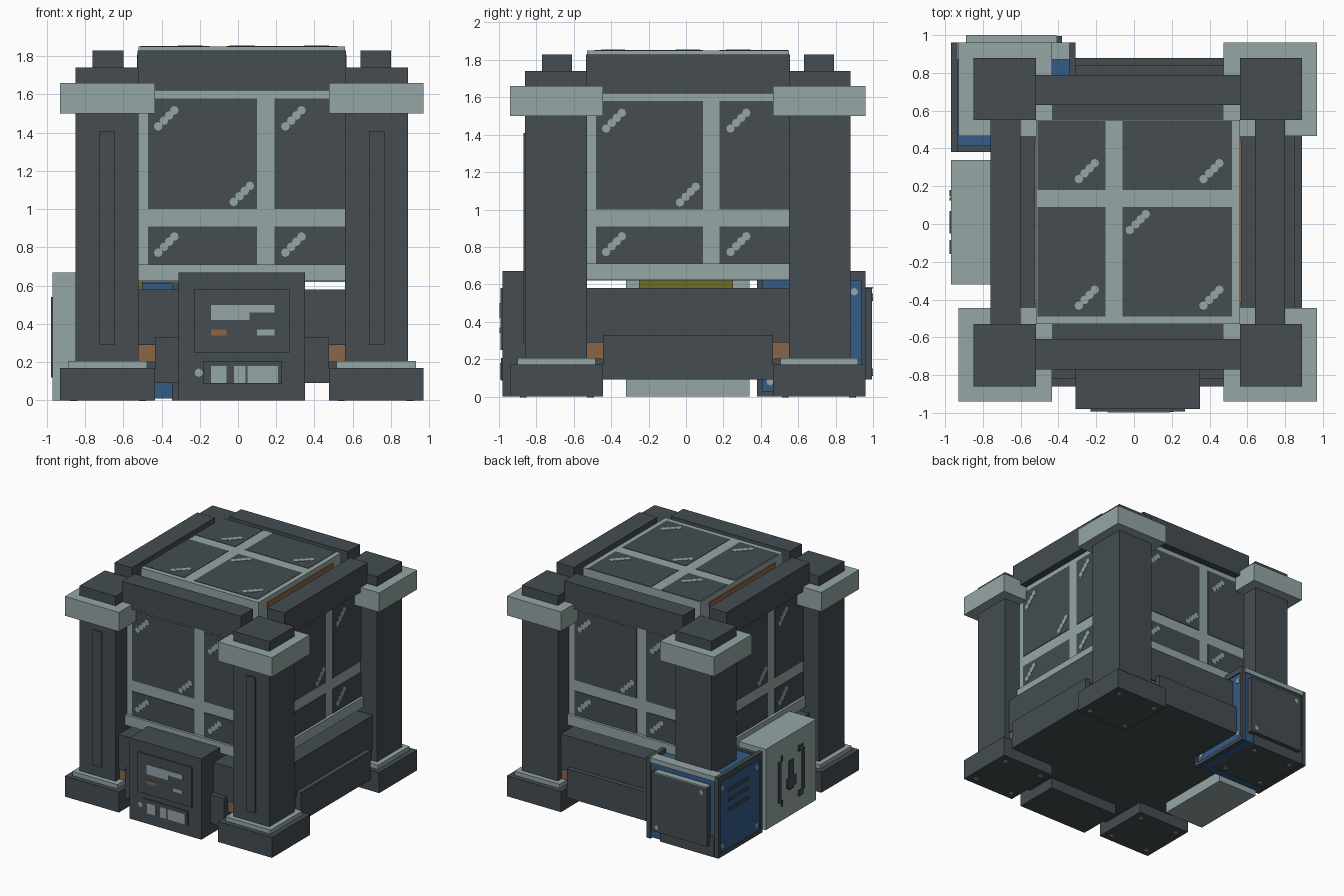
import bpy, bmesh, math
from mathutils import Matrix

if "Cube" in bpy.data.objects:
    bpy.data.objects.remove(bpy.data.objects["Cube"], do_unlink=True)


def material(name, rgb):
    m = bpy.data.materials.new(name)
    m.use_nodes = True
    m.diffuse_color = (*rgb, 1)
    m.node_tree.nodes["Principled BSDF"].inputs["Base Color"].default_value = (*rgb, 1)
    return m


DARK = material("dark slate", (.058, .073, .083))
LIGHT = material("pale grey", (.30, .38, .38))
BLUE = material("steel blue", (.034, .105, .245))
BROWN = material("copper brown", (.26, .13, .065))
OLIVE = material("olive", (.15, .155, .015))

CENTRE = Matrix.Translation((.02, .01, 0))
SIDES = ["front", "left", "back", "right"]
TURN = [CENTRE @ Matrix.Rotation(k * math.pi / 2, 4, "Z") for k in range(4)]


def finish(name, bm, mat, matrix):
    bm.transform(matrix)
    mesh = bpy.data.meshes.new(name)
    bm.to_mesh(mesh)
    bm.free()
    mesh.materials.append(mat)
    ob = bpy.data.objects.new(name, mesh)
    bpy.context.collection.objects.link(ob)
    return ob


def box(name, mat, x, y, z, matrix=Matrix()):
    """Box from three (low, high) ranges."""
    bm = bmesh.new()
    size = [b - a for a, b in (x, y, z)]
    mid = [(a + b) / 2 for a, b in (x, y, z)]
    bmesh.ops.create_cube(bm, size=1, matrix=Matrix.Translation(mid) @ Matrix.Diagonal((*size, 1)))
    return finish(name, bm, mat, matrix)


def discs(name, mat, spots, radius, matrix, thick=.004):
    """Thin eight-sided discs on a local xy plane."""
    bm = bmesh.new()
    for u, v in spots:
        bmesh.ops.create_cone(bm, cap_ends=True, segments=8, radius1=radius, radius2=radius,
                              depth=thick, matrix=Matrix.Translation((u, v, thick / 2)))
    return finish(name, bm, mat, matrix)


def glints(name, spots, matrix):
    """Diagonal reflection marks, each a row of discs."""
    row = [(u + d, v + d) for u, v in spots for d in (-.042, -.012, .015, .042)]
    discs(name, LIGHT, row, .023, matrix)


UPRIGHT = Matrix.Rotation(math.pi / 2, 4, "X")

# Inner cabin and base
box("cabin_core", DARK, (-.7, .7), (-.7, .7), (.64, 1.66), CENTRE)
box("base_core", DARK, (-.6, .72), (-.72, .72), (.09, .57), CENTRE)

# Corner posts with feet, plinths and collars
for sx, sy, name in ((-1, -1, "front_right"), (1, -1, "front_left"),
                     (-1, 1, "back_right"), (1, 1, "back_left")):
    def corner(part, mat, low, high, z):
        xr = sorted((sx * low, sx * high))
        yr = sorted((sy * low, sy * high))
        box(name + part, mat, xr, yr, z, CENTRE)
    corner("_foot", DARK, .455, .95, (0, .17))
    corner("_plinth", LIGHT, .495, .91, (.17, .205))
    corner("_post", DARK, .54, .87, (.2, 1.74))
    corner("_collar", LIGHT, .455, .95, (1.5, 1.66))
    discs(name + "_foot_bolts", LIGHT,
          [(sx * a, -sy * b) for a in (.52, .88) for b in (.52, .88)], .018,
          CENTRE @ Matrix.Rotation(math.pi, 4, "X"))
    if sy < 0:
        box(name + "_post_strip", DARK, (sx * .705 - .04, sx * .705 + .04),
            (-.88, -.86), (.29, 1.41), CENTRE)

# Windowed walls, beams and brackets on the four sides
for side, turn in zip(SIDES, TURN):
    box(side + "_window_frame", LIGHT, (-.7, .7), (-.72, -.69), (.62, 1.64), turn)
    box(side + "_sill", LIGHT, (-.6, .6), (-.745, -.69), (.625, .71), turn)
    for u in ((-.49, .08), (.17, .62)):
        for z in ((.71, .91), (1.0, 1.58)):
            box(side + "_pane", DARK, u, (-.725, -.71), z, turn)
    glints(side + "_glints", [(-.395, 1.475), (.27, 1.475), (0, 1.08), (-.395, .815), (.27, .815)],
           turn @ Matrix.Translation((0, -.725, 0)) @ UPRIGHT)
    box(side + "_top_beam", DARK, (-.545, .545), (-.78, -.62), (1.62, 1.83), turn)
    if side != "right":
        box(side + "_base_beam", DARK, (-.545, .545), (-.83, -.6), (.29, .58), turn)
        box(side + "_base_bracket", DARK, (-.455, .455), (-.87, -.6), (.09, .33), turn)
        for s in (-1, 1):
            box(side + "_brace", BROWN, sorted((s * .45, s * .55)), (-.82, -.6), (.2, .29), turn)
box("right_base_beam", DARK, (-.76, -.5), (-.54, .56), (.09, .58))

# Roof light
box("roof_frame", LIGHT, (-.52, .56), (-.53, .55), (1.64, 1.85))
for x in ((-.51, -.15), (-.06, .52)):
    for y in ((-.49, .09), (.18, .545)):
        box("roof_pane", DARK, x, y, (1.845, 1.853))
glints("roof_glints", [(-.25, .28), (.41, .28), (.02, .01), (-.25, -.39), (.41, -.39)],
       Matrix.Translation((0, 0, 1.852)))
for x in (-.528, .56):
    box("roof_seal", BROWN, (x, x + .008), (-.42, .44), (1.72, 1.81))

# Control console
box("console", DARK, (-.31, .35), (-.98, -.6), (0, .67))
box("console_screen", DARK, (-.23, .27), (-.992, -.97), (.25, .58))
box("console_keyboard", DARK, (-.18, .23), (-.988, -.97), (.085, .205))
for x, z in (((-.14, .19), (.46, .50)), ((-.14, .06), (.42, .47)), ((.10, .19), (.34, .37))):
    box("screen_readout", LIGHT, x, (-.997, -.99), z)
box("screen_alert", BROWN, (-.14, -.06), (-.997, -.99), (.34, .37))
for x in ((-.14, -.06), (-.02, .04), (.05, .21)):
    box("keyboard_keys", LIGHT, x, (-.994, -.98), (.09, .18))
discs("console_knob", LIGHT, [(-.205, .145)], .022, Matrix.Translation((0, -.98, 0)) @ UPRIGHT)

# Pale side unit with a dark emblem plate
box("side_unit", LIGHT, (-.97, -.6), (-.32, .34), (0, .67))
box("side_unit_inset", OLIVE, (-.6, -.5), (-.25, .25), (.5, .63))
for y in ((-.16, -.125), (.145, .18)):
    box("side_unit_bar", DARK, (-.978, -.965), y, (.16, .50))
    for z in ((.12, .17), (.49, .54)):
        s = .04 if y[0] < 0 else -.04
        box("side_unit_hook", DARK, (-.978, -.965), (y[0] + s / 2, y[1] + s), z)
box("side_unit_slot", DARK, (-.978, -.965), (-.02, .04), (.22, .46))
box("side_unit_slot_base", DARK, (-.978, -.965), (-.05, .07), (.24, .32))

# Blue storage locker with trimmed edges
box("locker", BLUE, (-.96, -.32), (.39, .95), (.01, .635))
for x in ((-.97, -.935), (-.345, -.31)):
    box("locker_side_top_trim", DARK, x, (.38, .96), (.62, .67))
    box("locker_side_base_trim", DARK, x, (.38, .96), (0, .03))
    for y in ((.38, .41), (.935, .96)):
        box("locker_corner_trim", DARK, x, y, (0, .65))
box("locker_front_trim", DARK, (-.95, -.33), (.38, .415), (.61, .65))
box("locker_back_trim", LIGHT, (-.935, -.345), (.87, .96), (.63, .67))
box("locker_door", DARK, (-.89, -.38), (.94, .995), (.09, .58))
box("locker_door_cap", LIGHT, (-.89, -.41), (.95, 1.0), (.578, .587))
discs("locker_door_bolts", LIGHT, [(.84, .53), (.43, .13)], .02,
      Matrix.Translation((0, .995, 0)) @ Matrix.Rotation(math.pi, 4, "Z") @ UPRIGHT)
for s, x in ((-1, -.96), (1, -.32)):
    for z in (.34, .42, .50):
        box("locker_vent", DARK, sorted((x, x + s * .008)), (.56, .82), (z, z + .025))
    discs("locker_bolts", LIGHT, [(s * y, z) for y in (.45, .9) for z in (.08, .56)], .02,
          Matrix.Translation((x, 0, 0)) @ Matrix.Rotation(s * math.pi / 2, 4, "Z") @ UPRIGHT)
